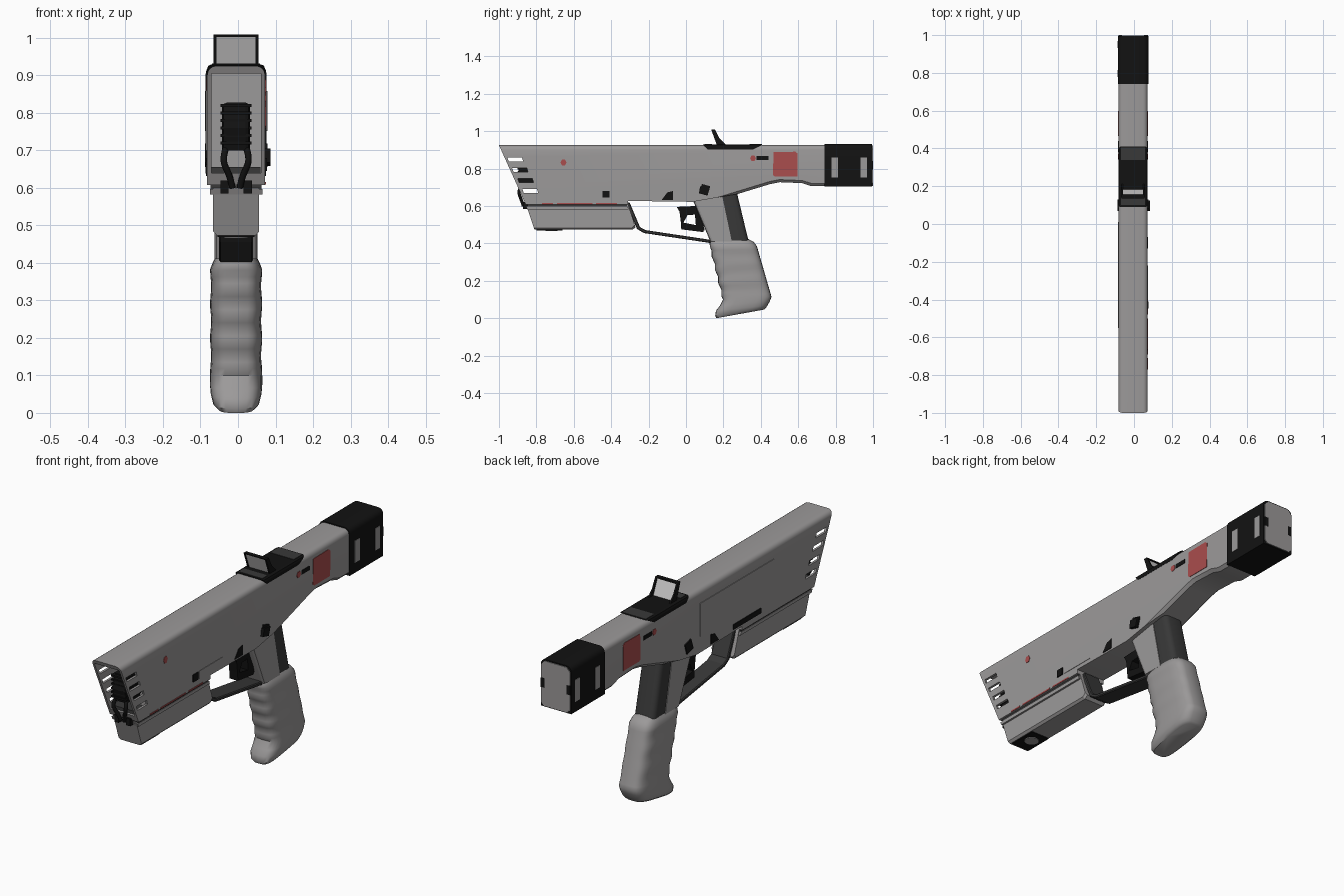
import bpy, bmesh, math
from mathutils import Vector

if "Cube" in bpy.data.objects:
    bpy.data.objects.remove(bpy.data.objects["Cube"])

CX = -0.005      # centre plane of the whole body
HW = 0.077       # half width of the main body


def material(name, r, g, b):
    m = bpy.data.materials.new(name)
    m.diffuse_color = (r, g, b, 1)
    m.use_nodes = True
    m.node_tree.nodes["Principled BSDF"].inputs["Base Color"].default_value = m.diffuse_color
    return m


GRAY = material("warm gray", 0.33, 0.32, 0.32)
BLACK = material("black", 0.006, 0.006, 0.006)
DARK = material("dark gray", 0.04, 0.04, 0.04)
RED = material("faded red", 0.40, 0.075, 0.075)
PALE = material("pale lens", 0.60, 0.59, 0.59)


def finish(name, bm, mat, smooth=None):
    bmesh.ops.recalc_face_normals(bm, faces=bm.faces[:])
    me = bpy.data.meshes.new(name)
    bm.to_mesh(me)
    bm.free()
    me.materials.append(mat)
    ob = bpy.data.objects.new(name, me)
    bpy.context.collection.objects.link(ob)
    if smooth:
        bpy.ops.object.select_all(action='DESELECT')
        ob.select_set(True)
        bpy.context.view_layer.objects.active = ob
        bpy.ops.object.shade_smooth_by_angle(angle=math.radians(smooth))
    return ob


def prism(name, pts, x0, x1, mat, bevels=(), smooth=None):
    """Side profile (y, z) extruded across x; bevels = (size, segments, rule on edge centre)."""
    bm = bmesh.new()
    face = bm.faces.new([bm.verts.new((x0, y, z)) for y, z in pts])
    ext = bmesh.ops.extrude_face_region(bm, geom=[face])
    for v in ext["geom"]:
        if isinstance(v, bmesh.types.BMVert):
            v.co.x = x1
    for size, segs, rule in bevels:
        edges = [e for e in bm.edges
                 if abs(e.verts[0].co.x - e.verts[1].co.x) < 1e-5
                 and min(abs(e.verts[0].co.x - x0), abs(e.verts[0].co.x - x1)) < 1e-5
                 and rule((e.verts[0].co + e.verts[1].co) / 2)]
        bmesh.ops.bevel(bm, geom=edges, offset=size, segments=segs, profile=0.5,
                        affect='EDGES', clamp_overlap=True)
    return finish(name, bm, mat, smooth)


def slab(name, pts, hw, mat, bevels=(), smooth=None):
    return prism(name, pts, CX - hw, CX + hw, mat, bevels, smooth)


def rect(y0, y1, z0, z1):
    return [(y0, z0), (y1, z0), (y1, z1), (y0, z1)]


def plate(name, pts, mat, sides=(1, -1), t=0.004, hw=HW):
    """Thin plate lying on one or both flanks."""
    for s in sides:
        prism(name + ("_right" if s > 0 else "_left"), pts,
              CX + s * (hw - 0.004), CX + s * (hw + t), mat)


# main body with rounded top and chamfered rear underside
body = slab("main_body", [(-1, 0.925), (-0.857, 0.608), (-0.31, 0.608), (-0.31, 0.627), (0.035, 0.622),
                          (0.28, 0.665), (0.45, 0.717), (0.50, 0.727), (0.62, 0.722), (0.67, 0.706),
                          (0.76, 0.706), (0.76, 0.925)], HW, GRAY,
            [(0.024, 4, lambda c: c.z > 0.92 and c.y < 0.5),
             (0.014, 1, lambda c: c.y > 0.3 and c.z < 0.74)], 30)

# hollow front and see-through side vents
cutters = [slab("front_cavity_cutter", rect(-1.1, -0.785, 0.64, 0.905), 0.066, GRAY)]
for y, z in [(-0.955, 0.848), (-0.93, 0.793), (-0.90, 0.736), (-0.875, 0.68)]:
    cutters.append(slab("vent_cutter", [(y, z + 0.011), (y + 0.008, z - 0.011),
                                        (y + 0.085, z - 0.011), (y + 0.078, z + 0.011)], 0.2, GRAY))
bpy.context.view_layer.objects.active = body
for c in cutters:
    c.hide_render = True
    mod = body.modifiers.new("cut", 'BOOLEAN')
    mod.object = c
    mod.solver = 'EXACT'
    bpy.ops.object.modifier_apply(modifier=mod.name)
for c in cutters:
    bpy.data.objects.remove(c)

# emitter inside the open front, with ribs and two curved prongs
slab("emitter_block", [(-0.885, 0.827), (-0.905, 0.76), (-0.89, 0.70), (-0.78, 0.70), (-0.78, 0.827)],
     0.037, BLACK, [(0.012, 2, lambda c: c.z > 0.72)])
for i in range(6):
    z = 0.715 + i * 0.02
    slab("emitter_rib", rect(-0.9, -0.79, z, z + 0.008), 0.041, BLACK)
slab("cavity_floor", rect(-0.858, -0.787, 0.636, 0.655), 0.065, DARK)
for s in (-1, 1):
    cu = bpy.data.curves.new("prong", 'CURVE')
    cu.dimensions = '3D'
    cu.bevel_depth = 0.009
    cu.bevel_resolution = 2
    cu.resolution_u = 6
    sp = cu.splines.new('NURBS')
    path = [(0.022, -0.87, 0.72), (0.034, -0.895, 0.69), (0.036, -0.895, 0.66),
            (0.016, -0.88, 0.635), (0.010, -0.87, 0.60)]
    sp.points.add(len(path) - 1)
    for p, (x, y, z) in zip(sp.points, path):
        p.co = (CX + s * x, y, z, 1)
    sp.use_endpoint_u = True
    cu.materials.append(BLACK)
    bpy.context.collection.objects.link(bpy.data.objects.new("emitter_prong", cu))
    prism("prong_foot", rect(-0.872, -0.84, 0.585, 0.62), CX + s * 0.020, CX + s * 0.042, BLACK)

# lower fore-end
slab("fore_end_groove", rect(-0.847, -0.315, 0.592, 0.612), 0.068, DARK)
slab("fore_end_lip", [(-0.855, 0.597), (-0.848, 0.582), (-0.306, 0.582), (-0.312, 0.597)], 0.07, GRAY)
slab("fore_end", [(-0.853, 0.60), (-0.81, 0.473), (-0.285, 0.473), (-0.27, 0.487), (-0.315, 0.625),
                  (-0.4, 0.625)], 0.061, GRAY, [(0.010, 1, lambda c: c.z < 0.48)])
slab("fore_end_bottom_pad", rect(-0.80, -0.66, 0.469, 0.476), 0.049, BLACK)
bm = bmesh.new()
bmesh.ops.create_cone(bm, cap_ends=True, segments=24, radius1=0.032, radius2=0.032, depth=0.008)
bmesh.ops.translate(bm, verts=bm.verts, vec=(CX, -0.72, 0.470))
finish("bottom_disc", bm, GRAY, 30)

# trigger guard strip
outer = [(-0.322, 0.615), (-0.262, 0.477), (-0.225, 0.455), (0.13, 0.402)]
inner = [(0.13, 0.419), (-0.217, 0.471), (-0.246, 0.487), (-0.302, 0.62)]
slab("trigger_guard", outer + inner, 0.045, DARK, [(0.004, 1, lambda c: True)])

# trigger: bar, blade and foot leave a triangular opening
slab("trigger_top", [(-0.05, 0.595), (0.06, 0.60), (0.065, 0.555), (0.0, 0.55), (-0.035, 0.57)], 0.022, BLACK)
slab("trigger_blade", [(-0.035, 0.572), (0.012, 0.56), (0.0, 0.535), (-0.012, 0.515), (-0.025, 0.475),
                       (-0.028, 0.515)], 0.022, BLACK)
slab("trigger_foot", [(-0.025, 0.475), (0.095, 0.46), (0.09, 0.49), (-0.02, 0.512)], 0.022, BLACK)
slab("trigger_back", [(0.045, 0.59), (0.07, 0.59), (0.1, 0.47), (0.055, 0.47)], 0.022, BLACK)

# grip neck: gray front, dark back
slab("neck_front", [(0.037, 0.63), (0.13, 0.41), (0.245, 0.41), (0.19, 0.67), (0.1, 0.67)], 0.057, GRAY,
     [(0.014, 2, lambda c: c.y < 0.1 and c.z < 0.6)])
slab("neck_back", [(0.185, 0.68), (0.235, 0.41), (0.335, 0.41), (0.27, 0.68)], 0.054, DARK,
     [(0.025, 3, lambda c: c.y > 0.29 and c.z < 0.6)], 40)

# moulded grip: lofted rounded rings with finger grooves
rings = [(0.135, 0.417, 0.330, 0.425, 0.050), (0.126, 0.400, 0.362, 0.408, 0.061)]
for i in range(17):
    t = i / 16
    wave = math.sin(t * math.pi * 8)
    rings.append((0.128 + 0.07 * t + 0.004 * wave, 0.38 - 0.28 * t, 0.379 + 0.078 * t, 0.385 - 0.27 * t,
                  0.068 + 0.0015 * math.cos(t * math.pi * 6)))
rings += [(0.180, 0.065, 0.449, 0.092, 0.070), (0.160, 0.040, 0.436, 0.068, 0.068),
          (0.156, 0.012, 0.427, 0.055, 0.062), (0.163, 0.000, 0.418, 0.046, 0.050)]
bm = bmesh.new()
N = 28
loops = []
for yf, zf, yr, zr, hw in rings:
    loop = []
    for k in range(N):
        a = 2 * math.pi * k / N
        c, s = math.cos(a), math.sin(a)
        u = math.copysign(abs(c) ** 0.55, c) * 0.5 + 0.5
        x = math.copysign(abs(s) ** 0.55, s) * hw
        loop.append(bm.verts.new((CX + x, yf + (yr - yf) * u, zf + (zr - zf) * u)))
    loops.append(loop)
for a, b in zip(loops, loops[1:]):
    for k in range(N):
        bm.faces.new((a[k], a[(k + 1) % N], b[(k + 1) % N], b[k]))
bm.faces.new(loops[0])
bm.faces.new(loops[-1])
finish("grip", bm, GRAY, 40)

# rear sleeve with pale windows and end plate
top = [(0.026, 4, lambda c: c.z > 0.91 and c.y < 0.98)]
slab("rear_sleeve", rect(0.74, 0.995, 0.703, 0.93), 0.081, BLACK, top, 30)
for y in (0.778, 0.932):
    plate("sleeve_window", rect(y, y + 0.036, 0.752, 0.858), GRAY, t=0.002, hw=0.081)
corner = [(-0.062, 0.708), (0.062, 0.708), (0.076, 0.722), (0.076, 0.905), (0.058, 0.924),
          (-0.058, 0.924), (-0.076, 0.905), (-0.076, 0.722)]
bm = bmesh.new()
f = bm.faces.new([bm.verts.new((CX + x, 0.990, z)) for x, z in corner])
ext = bmesh.ops.extrude_face_region(bm, geom=[f])
bmesh.ops.translate(bm, vec=(0, 0.009, 0), verts=[v for v in ext["geom"] if isinstance(v, bmesh.types.BMVert)])
finish("rear_end_plate", bm, GRAY)
for s in (-1, 1):
    prism("end_plate_notch", rect(0.98, 1.0, 0.795, 0.84), CX + s * 0.058, CX + s * 0.078, BLACK)

# sight base, upright frame and lens
slab("sight_base", [(0.09, 0.929), (0.115, 0.902), (0.36, 0.902), (0.41, 0.929)], 0.0775, BLACK,
     [(0.012, 2, lambda c: c.z > 0.92)])
slab("sight_base_front_trim", rect(0.10, 0.14, 0.925, 0.931), 0.064, DARK)
slab("sight_base_rear_trim", rect(0.34, 0.405, 0.925, 0.931), 0.064, DARK)
for s in (-1, 1):
    prism("sight_post", [(0.135, 1.008), (0.155, 1.008), (0.18, 0.96), (0.215, 0.925), (0.165, 0.925)],
          CX + s * 0.052, CX + s * 0.060, BLACK)
slab("sight_top_bar", [(0.135, 1.008), (0.155, 1.008), (0.157, 1.002), (0.138, 1.002)], 0.058, BLACK)
slab("sight_lens", [(0.139, 1.003), (0.149, 1.003), (0.182, 0.928), (0.168, 0.928)], 0.053, PALE)

# flank details
plate("red_patch", [(0.465, 0.765), (0.475, 0.758), (0.595, 0.758), (0.597, 0.88), (0.585, 0.89),
                    (0.468, 0.888)], RED, t=0.002)
plate("pin_block", [(0.085, 0.718), (0.130, 0.705), (0.115, 0.655), (0.068, 0.668)], BLACK, t=0.006)
prism("selector_button", [(0.075, 0.705), (0.125, 0.70), (0.112, 0.658), (0.07, 0.668)],
      CX + 0.07, CX + 0.091, BLACK)
plate("latch", [(-0.13, 0.632), (-0.07, 0.632), (-0.07, 0.68), (-0.10, 0.672)], BLACK, t=0.003)
plate("indicator_bar", rect(0.378, 0.44, 0.846, 0.866), BLACK, t=0.002)
hexagon = [(math.cos(i * math.pi / 3), math.sin(i * math.pi / 3)) for i in range(6)]
plate("indicator_dot", [(0.358 + 0.016 * c, 0.855 + 0.016 * s) for c, s in hexagon], RED, t=0.002)
plate("red_mark", [(-0.655 + 0.016 * c, 0.832 + 0.018 * s) for c, s in hexagon], RED, (1,), 0.002)
plate("square_button", rect(-0.447, -0.41, 0.645, 0.68), BLACK, (1,), 0.005)
plate("side_strip", rect(-0.40, -0.22, 0.645, 0.68), GRAY, (1,), 0.002)
for y0, y1 in [(-0.77, -0.71), (-0.69, -0.50), (-0.48, -0.37)]:
    plate("red_stripe", rect(y0, y1, 0.609, 0.616), RED, (1,), 0.002)
plate("side_panel", rect(-0.55, 0.01, 0.70, 0.86), GRAY, (-1,), 0.003)
plate("side_rail", rect(-0.45, -0.24, 0.638, 0.662), BLACK, (-1,), 0.004)
